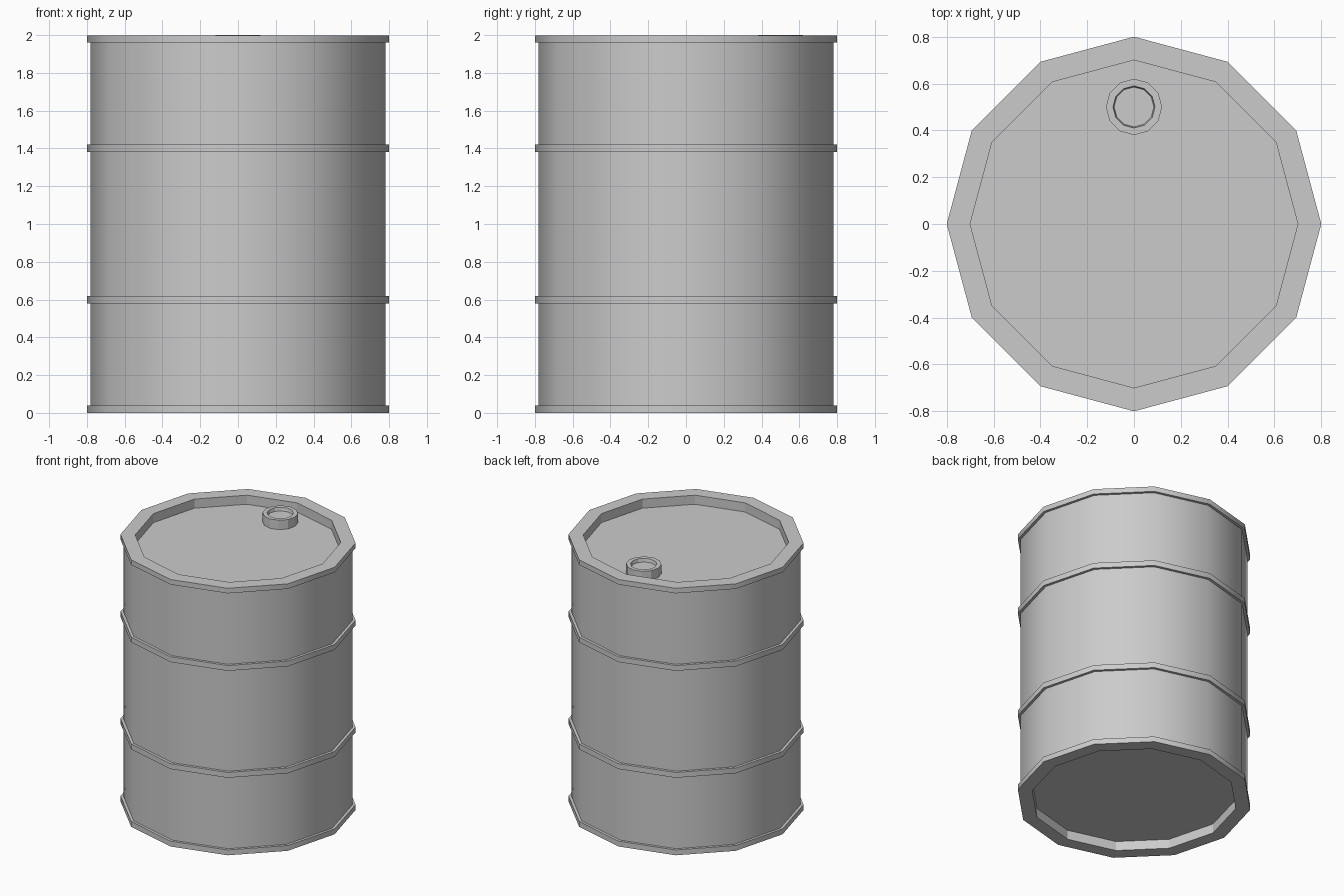
import bpy, bmesh
from math import sin, cos, pi, radians

if "Cube" in bpy.data.objects:
    bpy.data.objects.remove(bpy.data.objects["Cube"])

SIDES = 12


def lathe(name, profile, centre=(0, 0), flat_radius=0.0):
    """Spin an (r, z) profile, listed bottom to top, and fill both ends.
    Walls inside flat_radius stay faceted."""
    bm = bmesh.new()
    rings = []
    for r, z in profile:
        rings.append([bm.verts.new((centre[0] + r * cos(2 * pi * i / SIDES),
                                    centre[1] + r * sin(2 * pi * i / SIDES), z))
                      for i in range(SIDES)])
    inner = []
    for k, (a, b) in enumerate(zip(rings, rings[1:])):
        for i in range(SIDES):
            j = (i + 1) % SIDES
            f = bm.faces.new((a[i], a[j], b[j], b[i]))
            if max(profile[k][0], profile[k + 1][0]) <= flat_radius:
                inner.append(f)
    bm.faces.new(rings[0][::-1])
    bm.faces.new(rings[-1])
    bmesh.ops.recalc_face_normals(bm, faces=bm.faces)
    bm.faces.index_update()
    flat = [f.index for f in inner]
    me = bpy.data.meshes.new(name)
    bm.to_mesh(me)
    bm.free()
    ob = bpy.data.objects.new(name, me)
    bpy.context.collection.objects.link(ob)
    bpy.ops.object.select_all(action='DESELECT')
    ob.select_set(True)
    bpy.context.view_layer.objects.active = ob
    bpy.ops.object.shade_smooth_by_angle(angle=radians(35))
    for i in flat:
        me.polygons[i].use_smooth = False
    return ob


WALL, RIM, INNER = 0.78, 0.80, 0.70
TOP = 1.998

# Drum: recessed base, bottom rim, two raised hoops, top rim, recessed lid
profile = [(INNER, 0.07), (INNER, 0), (RIM, 0), (RIM, 0.04), (WALL, 0.04)]
for z in (0.6, 1.4):
    profile += [(WALL, z - 0.02), (RIM, z - 0.02), (RIM, z + 0.02), (WALL, z + 0.02)]
profile += [(WALL, 1.96), (RIM, 1.96), (RIM, TOP), (INNER, TOP), (INNER, 1.93)]
lathe("drum_body", profile, flat_radius=INNER)

# Filler cap with a shallow tapered dish, near the back of the lid
lathe("filler_cap", [(0.12, 1.92), (0.12, 2.0), (0.09, 2.0), (0.085, 1.975)],
      centre=(0, 0.5), flat_radius=0.12)
